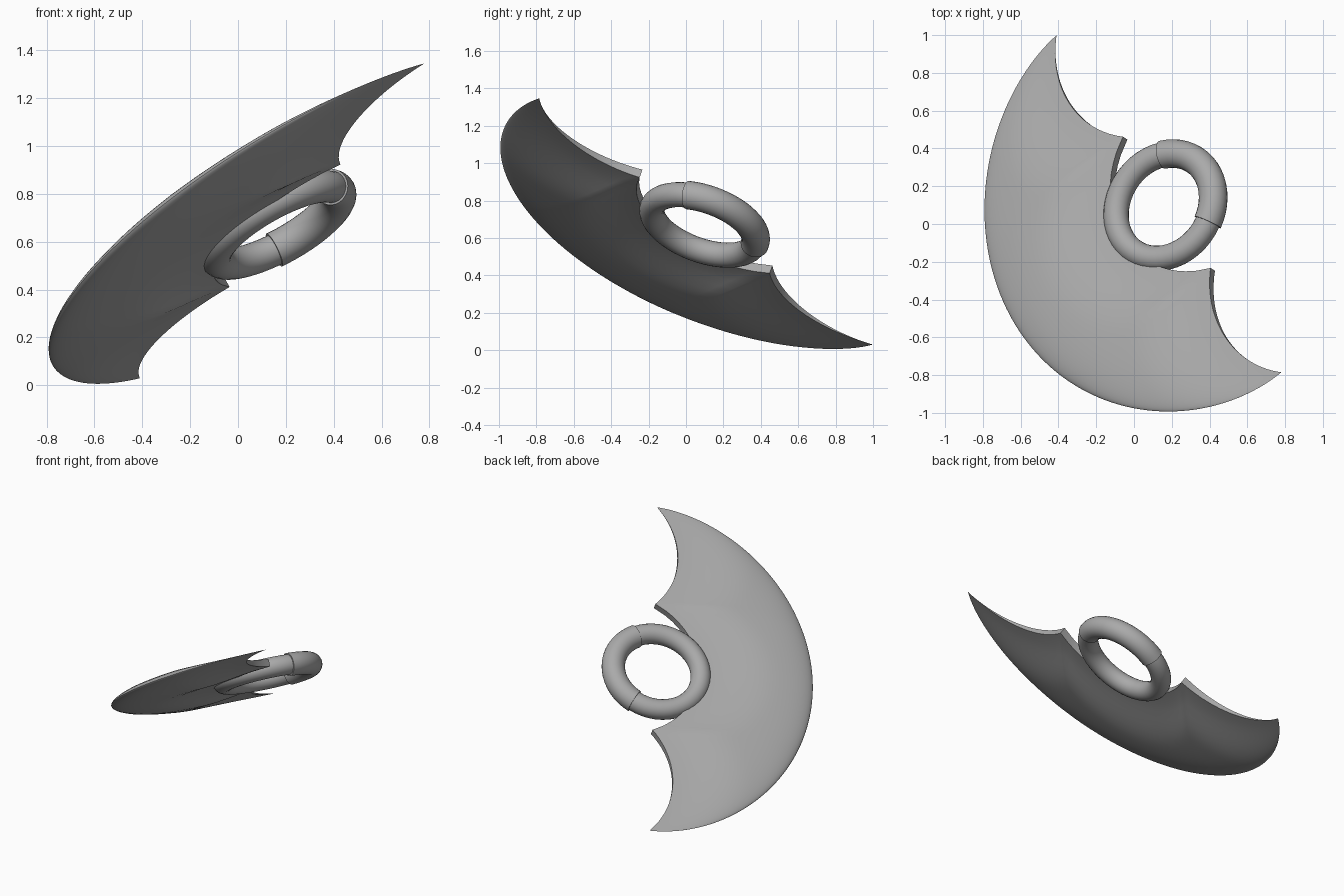
import bpy, bmesh, math
from mathutils import Vector, Matrix

if "Cube" in bpy.data.objects:
    bpy.data.objects.remove(bpy.data.objects["Cube"])

# Tilted frame: X = towards the cutting edge, Y = along the chord, Z = flat normal
Y = Vector((0.473, -0.709, 0.523)).normalized()
X = Vector((-0.745, -0.637, -0.19))
X = (X - Y * X.dot(Y)).normalized()
Z = X.cross(Y)
FRAME = Matrix.Translation((0.185, 0.107, 0.688)) @ Matrix((X, Y, Z)).transposed().to_4x4()

steel = bpy.data.materials.new("steel grey")
steel.diffuse_color = (0.4, 0.4, 0.4, 1)
steel.use_nodes = True
steel.node_tree.nodes["Principled BSDF"].inputs["Base Color"].default_value = steel.diffuse_color

HALF, DEPTH, POWER = 1.258, 1.06, 0.55   # outer rim, a slightly pointed half ellipse
BARB = 0.49                              # inner barb position along the chord


def finish(bm, name, angle=35):
    bmesh.ops.remove_doubles(bm, verts=bm.verts, dist=1e-5)
    bmesh.ops.recalc_face_normals(bm, faces=bm.faces)
    me = bpy.data.meshes.new(name)
    bm.to_mesh(me)
    bm.free()
    ob = bpy.data.objects.new(name, me)
    bpy.context.collection.objects.link(ob)
    me.materials.append(steel)
    ob.matrix_world = FRAME
    bpy.ops.object.select_all(action='DESELECT')
    ob.select_set(True)
    bpy.context.view_layer.objects.active = ob
    bpy.ops.object.shade_smooth_by_angle(angle=math.radians(angle))
    return ob


def inner_edge(a):
    """Scalloped back of the blade: hub cutout in the middle, one arc each side."""
    a = abs(a)
    if a <= BARB:
        return math.sqrt(0.55 ** 2 - a * a) - 0.25
    mid, half, sag = (HALF + BARB) / 2, (HALF - BARB) / 2, 0.145
    r = (half * half + sag * sag) / (2 * sag)
    return max(0.0, math.sqrt(max(0, r * r - (a - mid) ** 2)) - (r - sag))


def half_thickness(a, b, inner):
    """Thin at the scalloped back, swelling in the body, sharp at the rim."""
    back = 0.025 * min(1, (HALF - abs(a)) / (HALF - BARB))
    s = min(1, max(0, (b - inner) / 0.5))
    body = 0.05 * s * s * (3 - 2 * s)
    rho2 = (a / HALF) ** 2 + (max(b, 0) / DEPTH) ** (1 / POWER)
    return (back + body) * max(0, 1 - rho2 ** 3) ** 0.6


def blade():
    bm = bmesh.new()
    cols = [HALF * math.cos(math.pi * i / 96) for i in range(97)]
    cols = sorted([a for a in cols if abs(abs(a) - BARB) > 0.012] + [BARB, -BARB])
    rows = 18
    grids = {1: [], -1: []}
    for a in cols:
        outer = DEPTH * max(0, 1 - (a / HALF) ** 2) ** POWER
        inner = min(inner_edge(a), outer)
        for side in grids:
            line = []
            for j in range(rows + 1):
                b = inner + (outer - inner) * (1 - (1 - j / rows) ** 2)
                h = half_thickness(a, b, inner) if j < rows else 0
                line.append(bm.verts.new((b, a, side * h)))
            grids[side].append(line)
    for i in range(len(cols) - 1):
        for g in grids.values():
            for j in range(rows):
                bm.faces.new((g[i][j], g[i + 1][j], g[i + 1][j + 1], g[i][j + 1]))
        t, u = grids[1], grids[-1]
        bm.faces.new((t[i][0], t[i + 1][0], u[i + 1][0], u[i][0]))
    # collapse the pointed tips
    bmesh.ops.dissolve_degenerate(bm, edges=bm.edges, dist=1e-5)
    return finish(bm, "blade")


def tube(name, radius, start, end, steps, sides=24):
    """Round tube swept along an arc; open arcs get flat caps."""
    bm = bmesh.new()
    closed = end - start >= 360
    rings = []
    for i in range(steps if closed else steps + 1):
        t = math.radians(start + (end - start) * i / steps)
        ring = []
        for k in range(sides):
            p = 2 * math.pi * k / sides
            d = 0.291 + radius * math.cos(p)
            ring.append(bm.verts.new((0.028 + d * math.cos(t), d * math.sin(t) - 0.012,
                                      -0.008 + radius * math.sin(p))))
        rings.append(ring)
    n = len(rings)
    for i in range(n if closed else n - 1):
        r, s = rings[i], rings[(i + 1) % n]
        for k in range(sides):
            m = (k + 1) % sides
            bm.faces.new((r[k], s[k], s[m], r[m]))
    if not closed:
        bm.faces.new(rings[0])
        bm.faces.new(rings[-1])
    return finish(bm, name)


blade()
# Ring handle with a thicker grip on the side away from the blade
tube("handle_ring", 0.067, 0, 360, 48)
tube("grip_sleeve", 0.076, 120, 240, 18)
